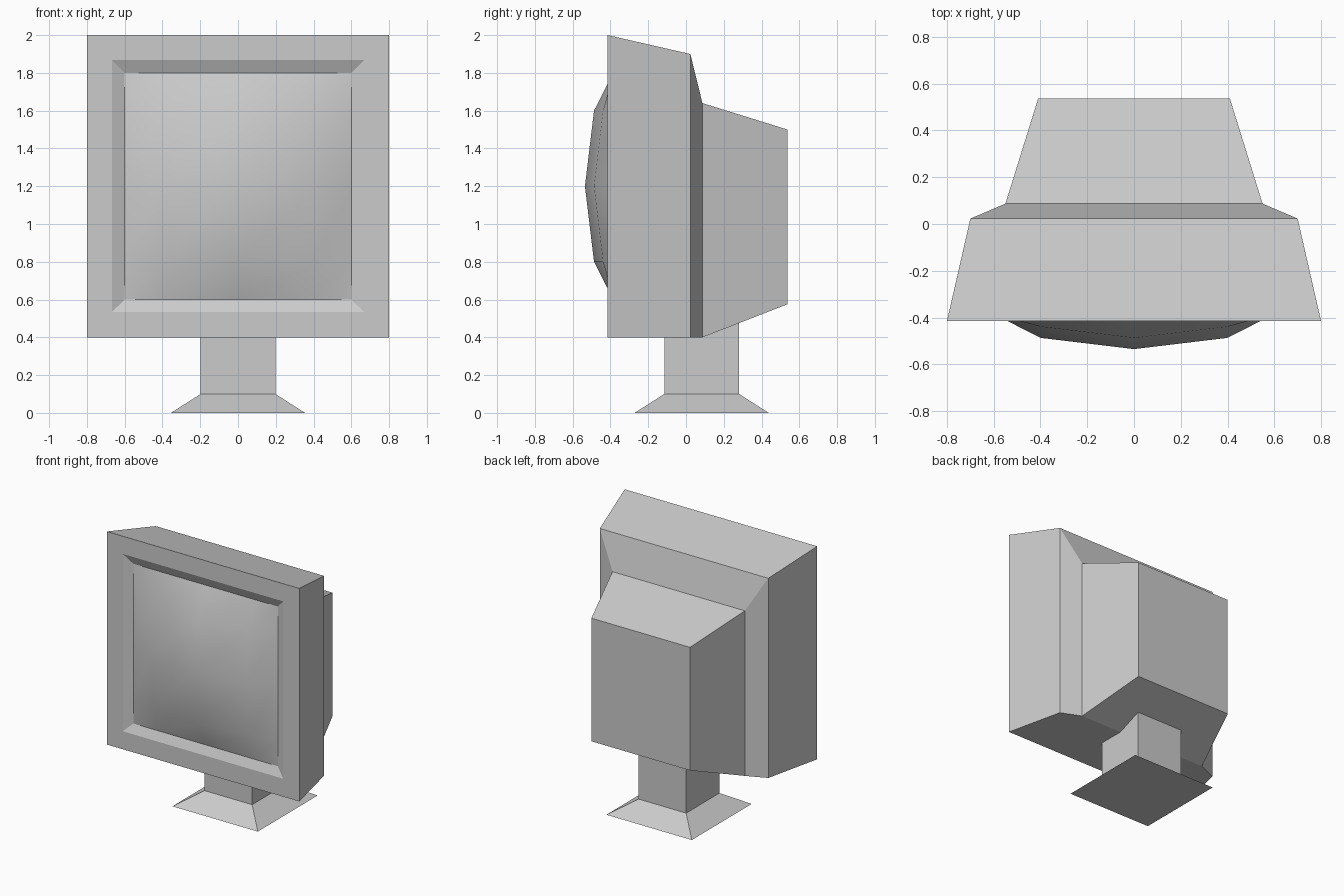
import bpy, bmesh

if "Cube" in bpy.data.objects:
    bpy.data.objects.remove(bpy.data.objects["Cube"])


def make_object(name, bm):
    mesh = bpy.data.meshes.new(name)
    bm.to_mesh(mesh)
    bm.free()
    obj = bpy.data.objects.new(name, mesh)
    bpy.context.collection.objects.link(obj)
    return obj


def loft(name, rings, cap_start=True):
    """Bridge successive four-cornered rings and cap the ends."""
    bm = bmesh.new()
    loops = [[bm.verts.new(p) for p in ring] for ring in rings]
    for a, b in zip(loops, loops[1:]):
        for i in range(4):
            j = (i + 1) % 4
            bm.faces.new((a[i], b[i], b[j], a[j]))
    bm.faces.new(loops[-1][::-1])
    if cap_start:
        bm.faces.new(loops[0])
        bmesh.ops.recalc_face_normals(bm, faces=bm.faces[:])
    return make_object(name, bm)


def upright(y, hx, z0, z1):
    return [(-hx, y, z0), (hx, y, z0), (hx, y, z1), (-hx, y, z1)]


def level(z, h, cy=0.083):
    return [(-h, cy - h, z), (h, cy - h, z), (h, cy + h, z), (-h, cy + h, z)]


# Housing: recessed bezel, front shell, shoulder and rear tube cover
loft("monitor_housing", [
    upright(-0.385, 0.60, 0.60, 1.80),
    upright(-0.415, 0.667, 0.535, 1.867),
    upright(-0.415, 0.80, 0.40, 2.00),
    upright(0.023, 0.70, 0.40, 1.90),
    upright(0.087, 0.55, 0.40, 1.64),
    upright(0.537, 0.41, 0.575, 1.50),
], cap_start=False)

# Bulging glass screen, smooth shaded
bm = bmesh.new()
steps = (-0.6, -0.4, 0.0, 0.4, 0.6)


def screen_y(u, v):
    if max(abs(u), abs(v)) > 0.5:
        return -0.385
    return -0.535 + 0.048 * ((u != 0) + (v != 0))


grid = [[bm.verts.new((u, screen_y(u, v), 1.2 + v)) for u in steps] for v in steps]
for r in range(4):
    for c in range(4):
        bm.faces.new((grid[r][c], grid[r][c + 1], grid[r + 1][c + 1], grid[r + 1][c]))
for f in bm.faces:
    f.smooth = True
make_object("screen", bm)

# Stand: flared foot and square neck
loft("stand", [level(0.0, 0.355), level(0.1, 0.198), level(0.48, 0.198)])
